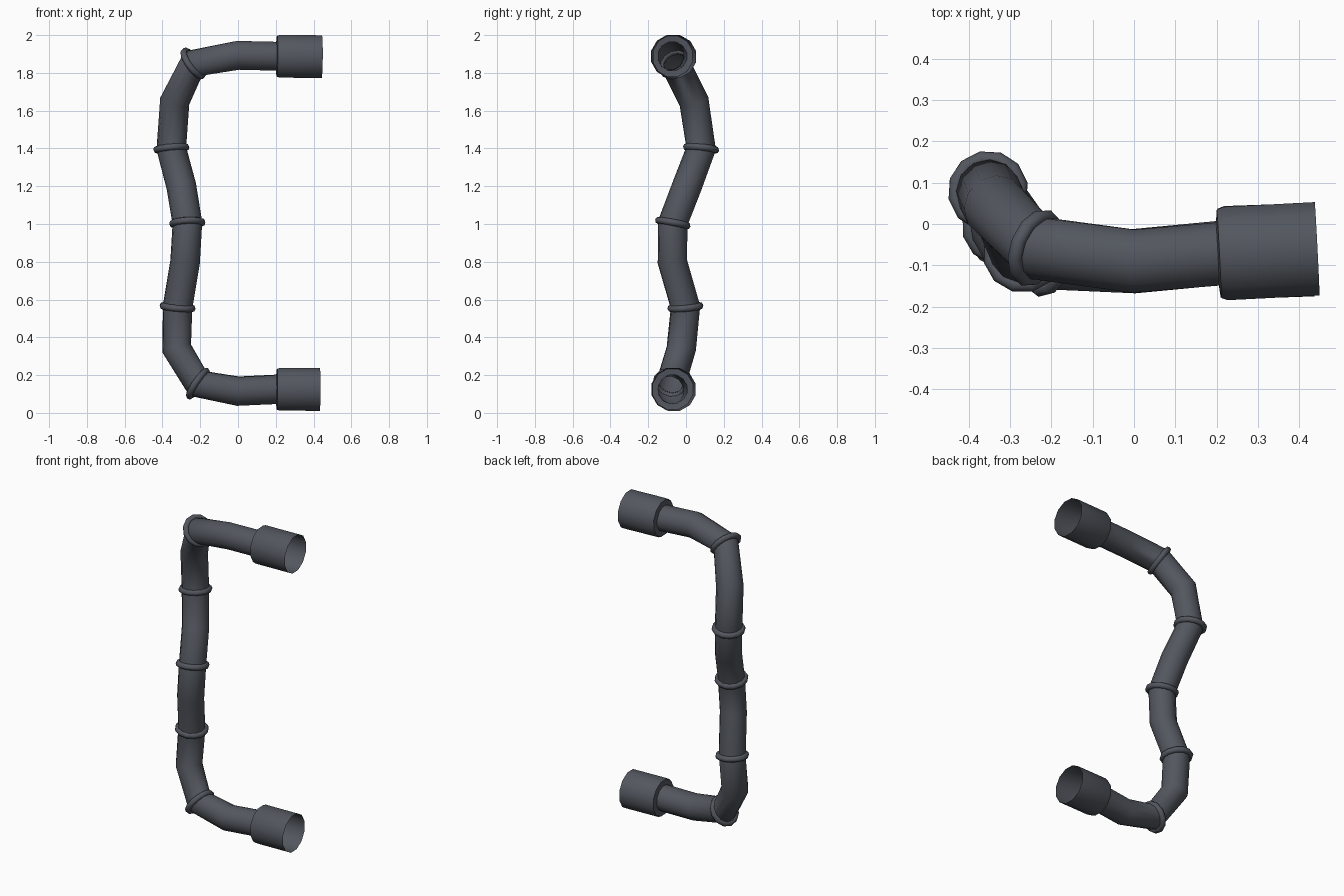
import bpy, bmesh, math
from mathutils import Vector

if "Cube" in bpy.data.objects:
    bpy.data.objects.remove(bpy.data.objects["Cube"], do_unlink=True)

SIDES = 12
TUBE_R, SOCKET_R = 0.079, 0.117
RING_MAJOR, RING_MINOR = 0.08, 0.018

metal = bpy.data.materials.new("dark grey metal")
metal.use_nodes = True
grey = (0.085, 0.094, 0.112, 1)
metal.diffuse_color = grey
metal.node_tree.nodes["Principled BSDF"].inputs["Base Color"].default_value = grey


def finish(obj, angle):
    obj.data.materials.append(metal)
    bpy.ops.object.select_all(action='DESELECT')
    obj.select_set(True)
    bpy.context.view_layer.objects.active = obj
    bpy.ops.object.shade_smooth_by_angle(angle=math.radians(angle))


def tangents(path):
    """Direction at each point, halving the angle at every bend."""
    steps = [(b - a).normalized() for a, b in zip(path, path[1:])]
    inner = [(a + b).normalized() for a, b in zip(steps, steps[1:])]
    return [steps[0]] + inner + [steps[-1]]


def sweep(name, path, radii, angle):
    """Open round skin along a path."""
    bm = bmesh.new()
    loops = []
    side = Vector((0, 1, 0))
    for centre, along, radius in zip(path, tangents(path), radii):
        side = (side - along * side.dot(along)).normalized()
        up = along.cross(side)
        turns = [2 * math.pi * (i + 0.5) / SIDES for i in range(SIDES)]
        loops.append([bm.verts.new(centre + radius * (side * math.cos(t) + up * math.sin(t)))
                      for t in turns])
    for a, b in zip(loops, loops[1:]):
        for i in range(SIDES):
            j = (i + 1) % SIDES
            bm.faces.new((a[i], a[j], b[j], b[i]))
    mesh = bpy.data.meshes.new(name)
    bm.to_mesh(mesh)
    bm.free()
    obj = bpy.data.objects.new(name, mesh)
    bpy.context.collection.objects.link(obj)
    finish(obj, angle)


# Main tube: joints alternate with bends, from the top end to the bottom end
path = [Vector(p) for p in (
    (0.21, -0.072, 1.888), (0, -0.09, 1.893),
    (-0.237, -0.058, 1.85), (-0.335, 0.042, 1.65),
    (-0.353, 0.08, 1.4), (-0.3, 0.005, 1.2),
    (-0.268, -0.07, 1.005), (-0.28, -0.072, 0.8),
    (-0.32, -0.003, 0.56), (-0.324, -0.025, 0.34),
    (-0.212, -0.08, 0.155), (0, -0.09, 0.115),
    (0.21, -0.07, 0.125))]
sweep("pipe", path, [TUBE_R] * len(path), 50)

# Collar rings on every joint
ways = tangents(path)
for number, i in enumerate(range(2, len(path) - 2, 2), 1):
    bpy.ops.mesh.primitive_torus_add(
        major_segments=SIDES, minor_segments=8, major_radius=RING_MAJOR,
        minor_radius=RING_MINOR, location=path[i],
        rotation=ways[i].to_track_quat('Z', 'Y').to_euler())
    ring = bpy.context.object
    ring.name = f"joint_ring_{number}"
    finish(ring, 60)

# Open sockets: a shoulder stepping out to a wide sleeve
for name, start, end in (
        ("top_socket", path[0], Vector((0.443, -0.06, 1.886))),
        ("bottom_socket", path[-1], Vector((0.433, -0.062, 0.124)))):
    way = (end - start).normalized()
    length = (end - start).length
    profile = ((-0.008, TUBE_R - 0.002), (-0.004, SOCKET_R - 0.006),
               (0.012, SOCKET_R), (length, SOCKET_R))
    sweep(name, [start + way * d for d, r in profile], [r for d, r in profile], 45)
